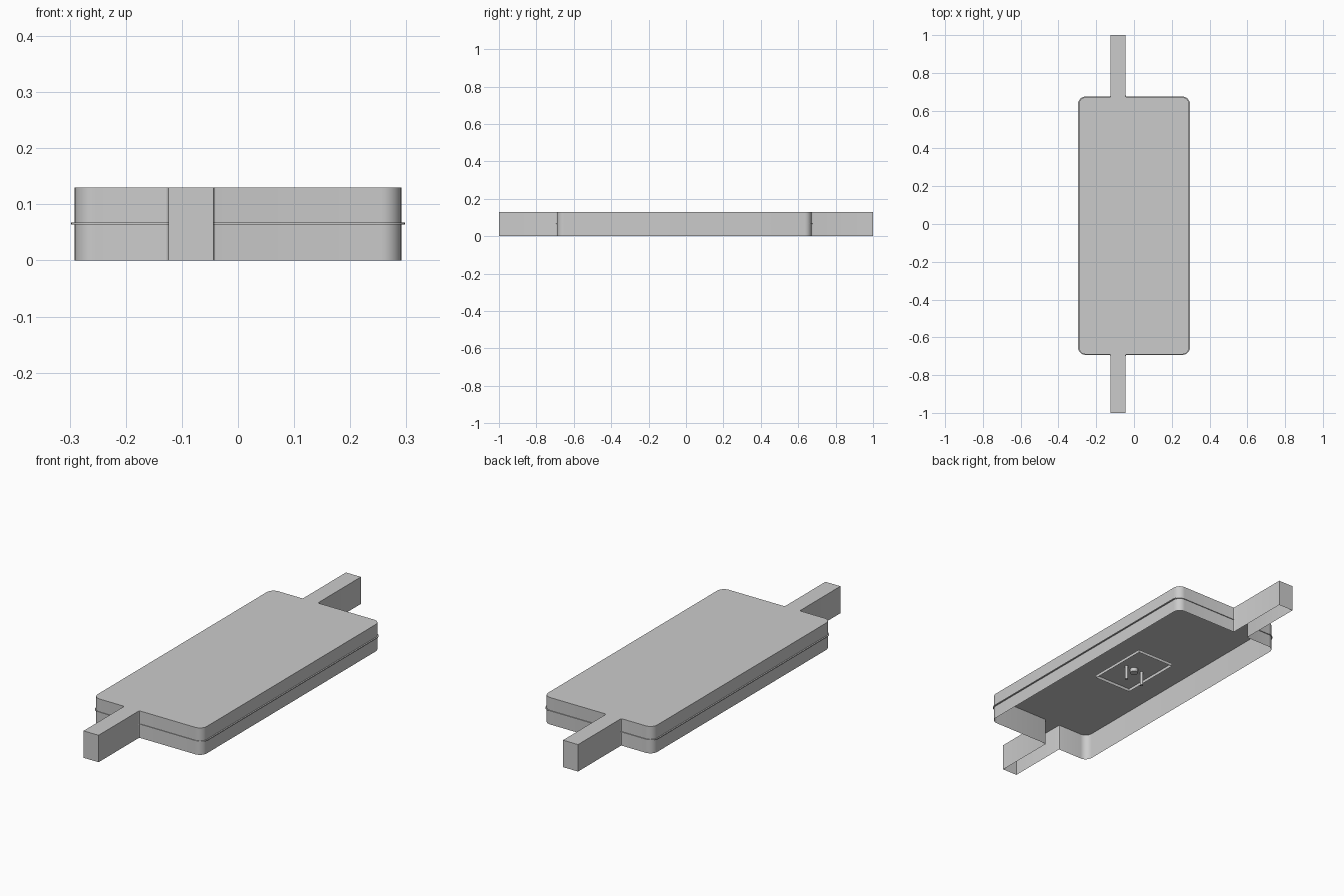
import bpy, bmesh, math
from mathutils import Vector

if "Cube" in bpy.data.objects:
    bpy.data.objects.remove(bpy.data.objects["Cube"])

H, MID = 0.13, 0.066
TAB_L, TAB_R = -0.124, -0.044


def arc(cx, cy, r, a0, a1, n=8):
    return [(cx + r * math.cos(math.radians(a0 + (a1 - a0) * i / n)),
             cy + r * math.sin(math.radians(a0 + (a1 - a0) * i / n))) for i in range(n + 1)]


def side_paths(w, y0, y1, r=0.036, f=0.006):
    # body edge to the right and to the left of the tabs, counter-clockwise
    right = (arc(TAB_R + f, y0 - f, f, 180, 90, 3) + arc(w - r, y0 + r, r, -90, 0)
             + arc(w - r, y1 - r, r, 0, 90) + arc(TAB_R + f, y1 + f, f, 270, 180, 3))
    left = (arc(TAB_L - f, y1 + f, f, 0, -90, 3) + arc(-w + r, y1 - r, r, 90, 180)
            + arc(-w + r, y0 + r, r, 180, 270) + arc(TAB_L - f, y0 - f, f, 90, 0, 3))
    return right, left


def finish(bm, name):
    me = bpy.data.meshes.new(name)
    bm.to_mesh(me)
    bm.free()
    ob = bpy.data.objects.new(name, me)
    bpy.context.collection.objects.link(ob)
    bpy.ops.object.select_all(action='DESELECT')
    ob.select_set(True)
    bpy.context.view_layer.objects.active = ob
    bpy.ops.object.shade_smooth_by_angle(angle=math.radians(30))
    return ob


def shell(name, outline, z_levels):
    # open-bottomed skin: wall bands plus a lid
    bm = bmesh.new()
    rings = [[bm.verts.new((x, y, z)) for x, y in outline] for z in z_levels]
    n = len(outline)
    for lo, hi in zip(rings, rings[1:]):
        for i in range(n):
            j = (i + 1) % n
            bm.faces.new((lo[i], lo[j], hi[j], hi[i]))
    bm.faces.new(rings[-1])
    return finish(bm, name)


# Hollow case with a tab at each end
right, left = side_paths(0.291, -0.69, 0.671)
outline = [(TAB_L, -1), (TAB_R, -1)] + right + [(TAB_R, 1), (TAB_L, 1)] + left
shell("case_shell", outline, (0, MID, H))

# Thin rib around the case at mid height, broken at the tabs
outer = side_paths(0.2975, -0.693, 0.675, r=0.042)
bm = bmesh.new()
for inner_path, outer_path in zip((right, left), outer):
    rows = [[bm.verts.new((x, y, z)) for x, y in path]
            for path, z in ((inner_path, MID - 0.002), (outer_path, MID - 0.002),
                            (outer_path, MID + 0.002), (inner_path, MID + 0.002))]
    for a, b in zip(rows, rows[1:]):
        for i in range(len(a) - 1):
            bm.faces.new((a[i], b[i], b[i + 1], a[i + 1])[::-1])
finish(bm, "side_rib")

# Small inner tray hanging open side down
tray = [(-0.1, -0.155), (0.1, -0.155), (0.1, 0.155), (-0.1, 0.155)]
shell("inner_tray", tray, (0.065, 0.08))


def rod(name, x, r, z0, z1):
    bm = bmesh.new()
    bmesh.ops.create_cone(bm, cap_ends=True, segments=20, radius1=r, radius2=r, depth=z1 - z0)
    bmesh.ops.translate(bm, verts=bm.verts, vec=Vector((x, 0, (z0 + z1) / 2)))
    finish(bm, name)


# Two pins and a central boss under the tray
for label, x in (("left", -0.046), ("right", 0.046)):
    rod(label + "_pin", x, 0.007, 0.01, 0.08)
rod("center_boss", 0, 0.018, 0.06, 0.08)
